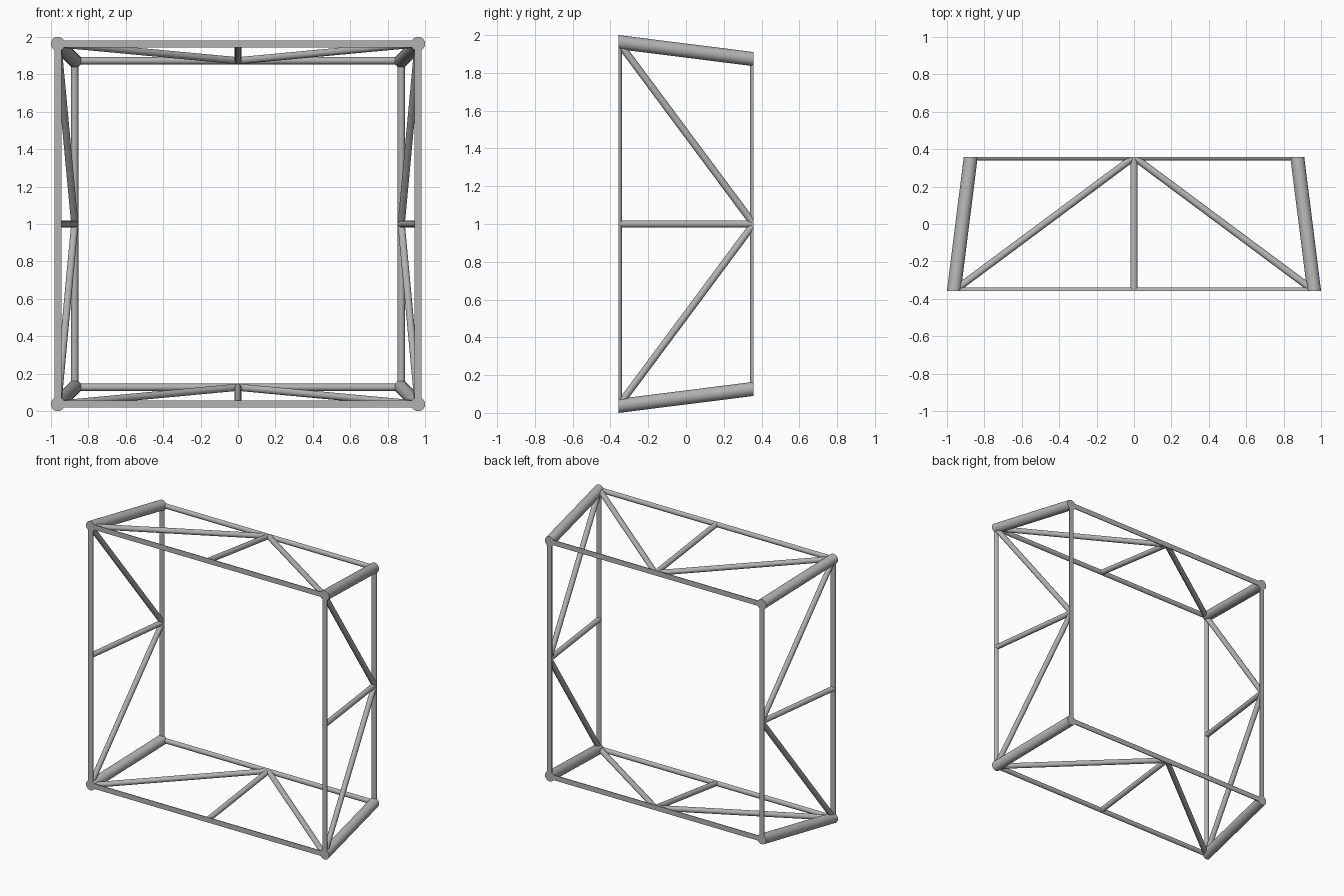
import bpy, bmesh
from mathutils import Vector, Matrix

cube = bpy.data.objects.get("Cube")
if cube:
    bpy.data.objects.remove(cube, do_unlink=True)

DEPTH = 0.358      # half depth of the frame
FRONT = 0.963      # half size of the front square, to tube axes
BACK = 0.873       # half size of the back square
POST_R = 0.037
BAR_R = 0.019

grey = bpy.data.materials.new("steel_grey")
grey.use_nodes = True
grey.diffuse_color = (0.45, 0.45, 0.45, 1)
grey.node_tree.nodes["Principled BSDF"].inputs["Base Color"].default_value = (0.45, 0.45, 0.45, 1)


def tube(name, start, end, radius, extend=0.0):
    """Round tube between two points, trimmed flat at the front and back."""
    a, b = Vector(start), Vector(end)
    axis = (b - a).normalized()
    a, b = a - axis * extend, b + axis * extend
    place = Matrix.Translation((a + b) / 2) @ axis.to_track_quat("Z", "Y").to_matrix().to_4x4()
    bm = bmesh.new()
    bmesh.ops.create_cone(bm, cap_ends=True, segments=32, radius1=radius, radius2=radius,
                          depth=(b - a).length, matrix=place)
    for side in (-1, 1):
        cut = bmesh.ops.bisect_plane(bm, geom=bm.verts[:] + bm.edges[:] + bm.faces[:],
                                     plane_co=(0, side * DEPTH, 0), plane_no=(0, side, 0),
                                     clear_outer=True)
        rim = [g for g in cut["geom_cut"] if isinstance(g, bmesh.types.BMEdge)]
        if rim:
            bmesh.ops.holes_fill(bm, edges=rim, sides=0)
    bmesh.ops.recalc_face_normals(bm, faces=bm.faces[:])
    mesh = bpy.data.meshes.new(name)
    bm.to_mesh(mesh)
    bm.free()
    mesh.materials.append(grey)
    obj = bpy.data.objects.new(name, mesh)
    obj.location.z = 1
    bpy.context.collection.objects.link(obj)
    bpy.ops.object.select_all(action="DESELECT")
    obj.select_set(True)
    bpy.context.view_layer.objects.active = obj
    bpy.ops.object.shade_smooth_by_angle(angle=0.6)


# Each side is the same truss, turned about the depth axis
for turn, side in enumerate(("top", "left", "bottom", "right")):
    def at(x, y, z):
        for _ in range(turn):
            x, z = z, -x
        return x, y, z

    # Thick corner post
    tube(side + "_corner_post", at(FRONT, -DEPTH, FRONT), at(BACK, DEPTH, BACK), POST_R, 0.05)
    # Half-round bars of the front and back squares
    tube(side + "_front_bar", at(-FRONT, -DEPTH, FRONT), at(FRONT, -DEPTH, FRONT), BAR_R)
    tube(side + "_back_bar", at(-BACK, DEPTH, BACK), at(BACK, DEPTH, BACK), BAR_R)
    # Middle strut and two diagonal braces meeting at the back bar
    tube(side + "_strut", at(0, -DEPTH, FRONT), at(0, DEPTH, BACK), BAR_R)
    for i, sx in enumerate((-1, 1)):
        tube(side + "_brace_" + "ab"[i], at(sx * FRONT, -DEPTH, FRONT), at(0, DEPTH, BACK), BAR_R, 0.05)
